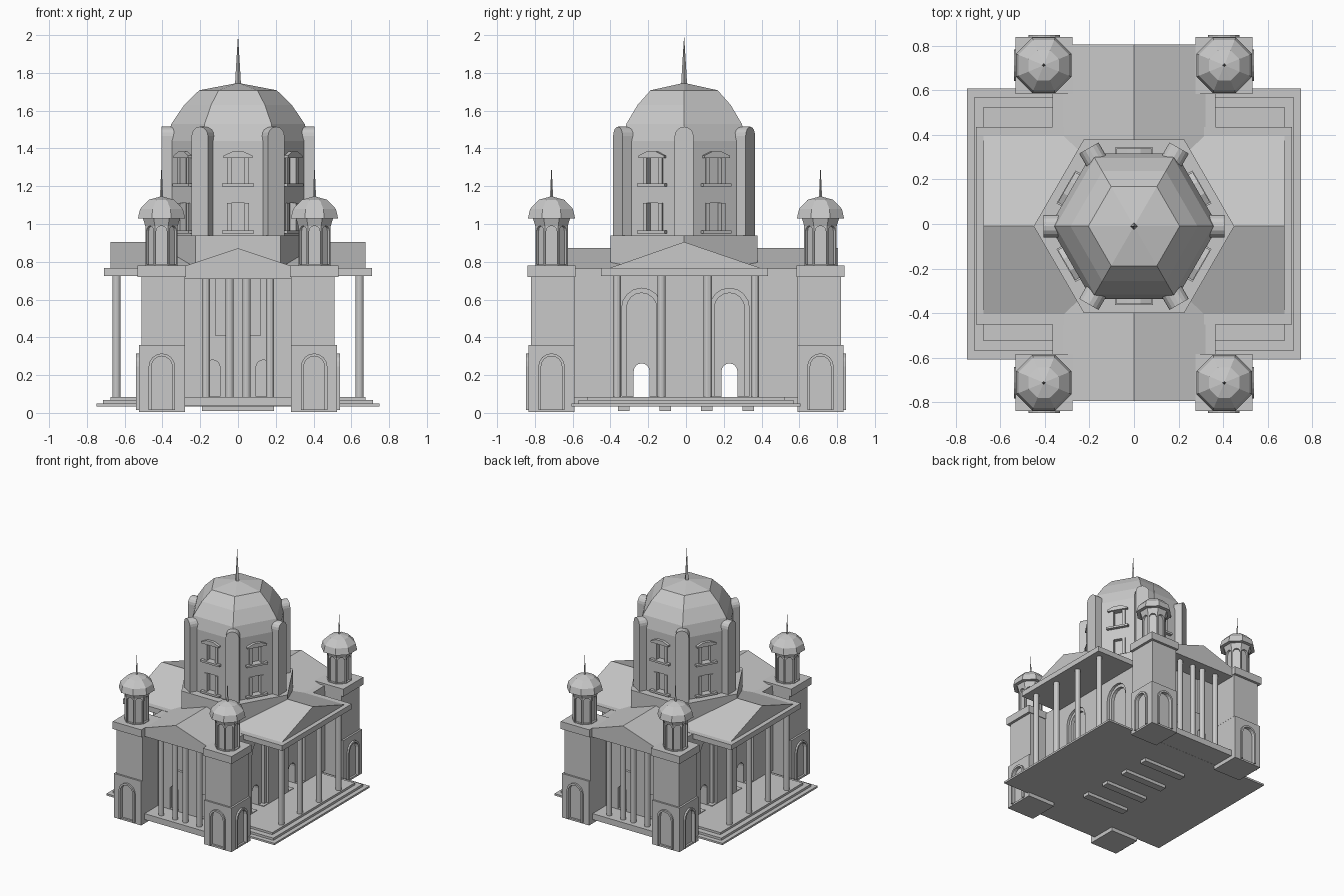
import bpy, bmesh, math
from mathutils import Vector

if "Cube" in bpy.data.objects:
    bpy.data.objects.remove(bpy.data.objects["Cube"])

stone = bpy.data.materials.new("grey stone")
stone.diffuse_color = (0.58, 0.58, 0.58, 1)
stone.use_nodes = True
stone.node_tree.nodes["Principled BSDF"].inputs["Base Color"].default_value = stone.diffuse_color
FRONT, RIGHT, BACK, LEFT = -math.pi / 2, 0, math.pi / 2, math.pi


def make(name, bm):
    bmesh.ops.recalc_face_normals(bm, faces=bm.faces[:])
    me = bpy.data.meshes.new(name)
    bm.to_mesh(me)
    bm.free()
    me.materials.append(stone)
    ob = bpy.data.objects.new(name, me)
    bpy.context.scene.collection.objects.link(ob)
    return ob


def prism(name, pts, w0, w1, ang=FRONT, org=(0, 0, 0)):
    """Extrude a (u, z) outline along the horizontal direction ang."""
    n = Vector((math.cos(ang), math.sin(ang), 0))
    u = Vector((-n.y, n.x, 0))
    org = Vector(org)
    bm = bmesh.new()
    a, b = [[bm.verts.new(org + u * p[0] + Vector((0, 0, p[1])) + n * w)
             for p in pts] for w in (w0, w1)]
    bm.faces.new(a)
    bm.faces.new(b[::-1])
    for i in range(len(pts)):
        j = (i + 1) % len(pts)
        bm.faces.new((a[i], a[j], b[j], b[i]))
    return make(name, bm)


def rect(u0, u1, z0, z1):
    return [(u0, z0), (u1, z0), (u1, z1), (u0, z1)]


def arch(c, w, z0, z1, n=8):
    return [(c - w, z0), (c + w, z0)] + [
        (c + w * math.cos(math.pi * i / n), z1 - w + w * math.sin(math.pi * i / n))
        for i in range(n + 1)]


def arch_band(c, w, t, z0, z1):
    out, inn = arch(c, w, z0, z1), arch(c, w - t, z0, z1 - t)
    return out[1:] + [out[0]] + [inn[0]] + inn[:1:-1] + [inn[1]]


def box(name, x0, x1, y0, y1, z0, z1):
    return prism(name, rect(x0, x1, z0, z1), -y1, -y0)


def lathe(name, profile, sides, x, y, turn=0.0):
    """Faceted solid from (radius, z) pairs."""
    bm = bmesh.new()
    rings = []
    for r, z in profile:
        k = sides if r > 0 else 1
        rings.append([bm.verts.new((x + r * math.cos(turn + math.tau * i / sides),
                                    y + r * math.sin(turn + math.tau * i / sides), z))
                      for i in range(k)])
    for a, b in zip(rings, rings[1:]):
        for i in range(sides):
            j = (i + 1) % sides
            bm.faces.new((a[i], a[j], b[0]) if len(b) == 1 else (a[i], a[j], b[j], b[i]))
    for ring in (rings[0], rings[-1]):
        if len(ring) > 2:
            bm.faces.new(ring)
    return make(name, bm)


def cut(ob, cutter):
    m = ob.modifiers.new("cut", 'BOOLEAN')
    m.operation, m.solver, m.object = 'DIFFERENCE', 'EXACT', cutter
    bpy.context.view_layer.objects.active = ob
    bpy.ops.object.modifier_apply(modifier=m.name)
    bpy.data.objects.remove(cutter)


# stepped platform, porch floors and low foundation strips
for i, (x, y, z0, z1) in enumerate([(.75, .607, .035, .05), (.715, .57, .05, .068),
                                    (.675, .525, .068, .085)]):
    box(f"platform_step_{i}", -x, x, -y, y, z0, z1)
box("porch_floor", -.3, .3, -.79, .79, .036, .084)
for y in (-.33, -.11, .11, .33):
    box("foundation_strip", -.19, .19, y - .03, y + .03, .01, .036)

# main hall with arched recesses, doorways and end windows
hall = box("hall", -.365, .365, -.62, .62, .08, .765)
for c in (-.235, .23):
    cut(hall, prism("cutter", arch(c, .042, .085, .262), -1, 1, RIGHT))
    for ang, s in ((RIGHT, 1), (LEFT, -1)):
        cut(hall, prism("cutter", arch(c * s, .105, .09, .66), .345, .5, ang))
        cut(hall, prism("cutter", arch(c * s, .08, .09, .635), .32, .5, ang))
for ang in (FRONT, BACK):
    for s in (-1, 1):
        cut(hall, prism("cutter", rect(s * .09 - .028, s * .09 + .028, .41, .71), .6, .8, ang))
        cut(hall, prism("cutter", arch(s * .135, .04, .088, .28), .6, .8, ang))

# entablatures and crossing gable roofs
box("end_entablature", -.3, .3, -.795, .805, .71, .77)
box("side_entablature", -.71, .71, -.45, .435, .725, .767)
prism("long_roof", [(-.32, .765), (.32, .765), (0, .872)], -.805, .795)
prism("cross_roof", [(-.41, .765), (.40, .765), (-.01, .905)], -.675, .675, RIGHT)

# porch columns
for s in (-1, 1):
    for y in (-.365, -.13, .115, .365):
        lathe("side_column", [(.022, .08), (.022, .73)], 12, s * .643, y)
    for x in (-.17, -.045, .045, .17):
        lathe("end_column", [(.021, .08), (.021, .72)], 12, x, s * .735)

# corner towers with domed turrets
C8 = math.cos(math.pi / 8)
for sx in (-1, 1):
    for sy in (-1, 1):
        cx, cy = sx * .403, sy * .712
        base = box("tower_base", cx - .122, cx + .122, cy - .122, cy + .122, .005, .36)
        ux, uy = sx * .395, sy * .705
        box("tower_shaft", ux - .115, ux + .115, uy - .115, uy + .115, .36, .725)
        box("tower_cap", cx - .128, cx + .128, cy - .128, cy + .128, .72, .78)
        for ang in (RIGHT if sx > 0 else LEFT, BACK if sy > 0 else FRONT):
            cut(base, prism("cutter", arch(0, .055, .02, .3), .107, .2, ang, (cx, cy, 0)))
            prism("tower_arch_trim", arch_band(0, .07, .015, .015, .315), .115, .136,
                  ang, (cx, cy, 0))
        tx, ty = sx * .405, sy * .712
        turret = lathe("turret", [(.086 / C8, .775), (.086 / C8, .99), (.1 / C8, 1.035)],
                       8, tx, ty, math.pi / 8)
        for k in range(8):
            cut(turret, prism("cutter", arch(0, .026 if k % 2 else .028, .785, .99, 6),
                              .07, .14, k * math.pi / 4, (tx, ty, 0)))
        lathe("turret_dome", [(.125 / C8, 1.03), (.113 / C8, 1.08), (.068 / C8, 1.128),
                              (0, 1.147)], 8, tx, ty, math.pi / 8)
        lathe("turret_spike", [(.008, 1.135), (.006, 1.2), (0, 1.31)], 4, tx, ty)

# hexagonal drum and faceted main dome
DY = -.01
lathe("drum_base", [(.45, .76), (.45, .94)], 6, 0, DY)
drum = lathe("drum", [(.378, .93), (.378, 1.44)], 6, 0, DY)
lathe("main_dome", [(.378, 1.44), (.353, 1.53), (.285, 1.63), (.205, 1.708), (0, 1.747)], 6, 0, DY)
lathe("main_spike", [(.016, 1.735), (.01, 1.84), (0, 2.0)], 4, 0, DY)

# buttresses on the corners, framed windows on the faces
A = .378 * math.cos(math.pi / 6)
for k in range(6):
    prism("buttress", arch(0, .05, .935, 1.515), .33, .405, k * math.pi / 3, (0, DY, 0))
    ang = (k + .5) * math.pi / 3
    for z0, z1 in ((.965, 1.11), (1.215, 1.35)):
        cut(drum, prism("cutter", rect(-.055, .055, z0, z1), A - .03, A + .1, ang, (0, DY, 0)))
        for u in (-.047, .047):
            prism("window_jamb", rect(u - .012, u + .012, z0, z1), A - .03, A + .008,
                  ang, (0, DY, 0))
        prism("window_sill", rect(-.085, .085, z0 - .016, z0), A - .01, A + .025, ang, (0, DY, 0))
    prism("window_pediment", [(-.078, 1.35), (.078, 1.35), (.078, 1.362), (.03, 1.383),
                              (-.03, 1.383), (-.078, 1.362)], A - .01, A + .022, ang, (0, DY, 0))
